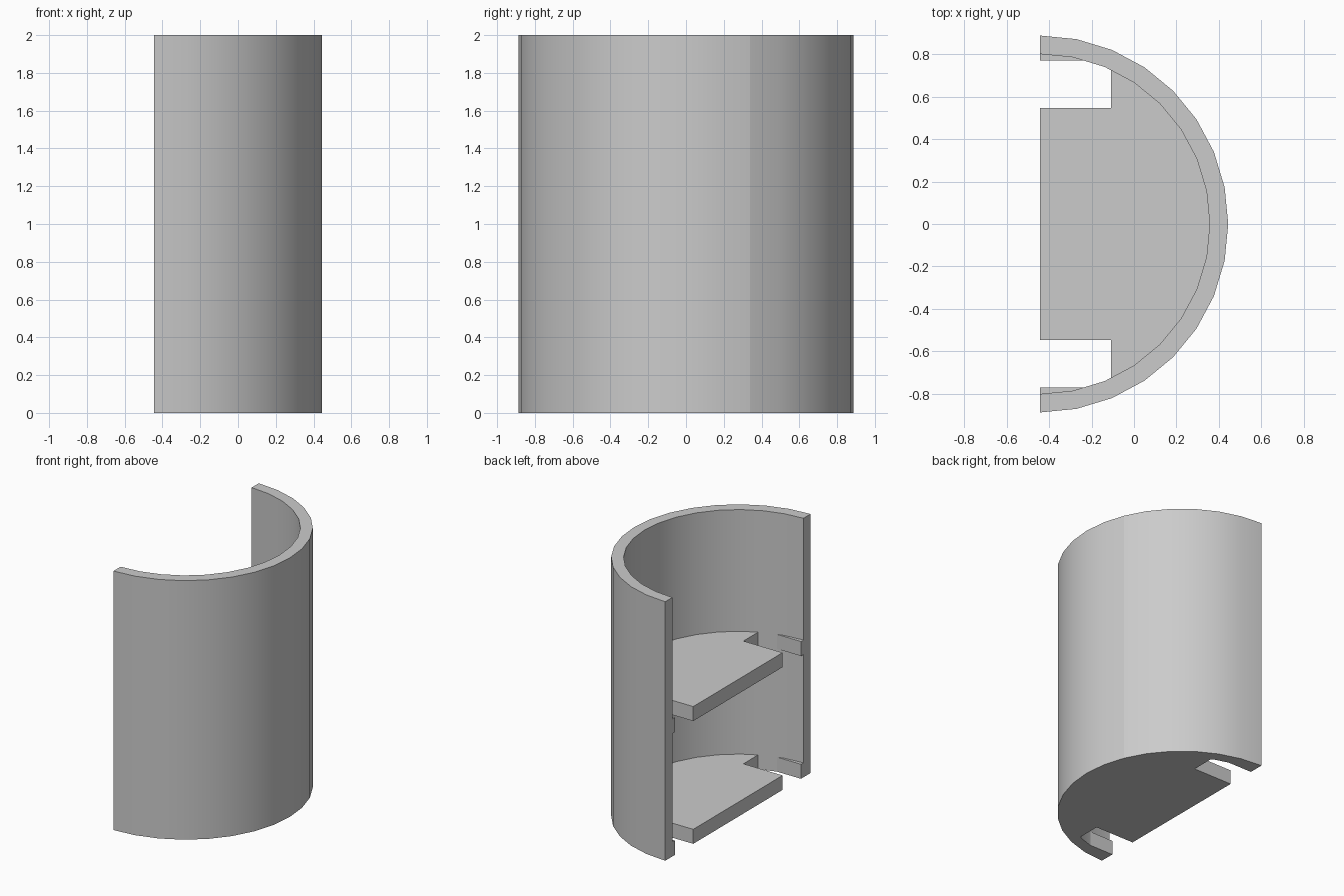
import bpy
import bmesh
from math import sin, cos, pi, radians

if "Cube" in bpy.data.objects:
    bpy.data.objects.remove(bpy.data.objects["Cube"], do_unlink=True)

CENTRE_X = -0.4435
OUTER, INNER, HEIGHT = 0.887, 0.8, 2.0
SEGMENTS = 16
SLAB = 0.112                     # shelf thickness
NOTCH_DEPTH, NOTCH_IN, NOTCH_OUT = 0.335, 0.545, 0.77

grey = bpy.data.materials.new("plain grey")
grey.use_nodes = True
grey.diffuse_color = (0.6, 0.6, 0.6, 1)
grey.node_tree.nodes["Principled BSDF"].inputs["Base Color"].default_value = (0.6, 0.6, 0.6, 1)


def arc(radius):
    """Half circle bulging towards +x, from -y to +y."""
    angles = [pi * i / SEGMENTS - pi / 2 for i in range(SEGMENTS + 1)]
    return [(radius * cos(a), radius * sin(a)) for a in angles]


def prism(name, outline, z0, z1, seam=None):
    """Extrude an outline; gentle bends stay smooth, except at the seam."""
    bm = bmesh.new()
    base = bm.faces.new([bm.verts.new((x + CENTRE_X, y, z0)) for x, y in outline])
    top = bmesh.ops.extrude_face_region(bm, geom=[base], use_keep_orig=True)["geom"]
    bmesh.ops.translate(bm, vec=(0, 0, z1 - z0),
                        verts=[g for g in top if isinstance(g, bmesh.types.BMVert)])
    bmesh.ops.recalc_face_normals(bm, faces=bm.faces)
    for face in bm.faces:
        face.smooth = True
    for edge in bm.edges:
        edge.smooth = edge.calc_face_angle(pi) < radians(30)
        if seam and all(abs(v.co.x - CENTRE_X - seam[0]) + abs(v.co.y - seam[1]) < 0.001
                        for v in edge.verts):
            edge.smooth = False
    mesh = bpy.data.meshes.new(name)
    bm.to_mesh(mesh)
    bm.free()
    mesh.materials.append(grey)
    obj = bpy.data.objects.new(name, mesh)
    bpy.context.collection.objects.link(obj)
    return obj


def cross_arc(value, axis):
    """Point where the upper inner arc meets x = value or y = value."""
    pts = arc(INNER)[SEGMENTS // 2:]
    for p, q in zip(pts, pts[1:]):
        if min(p[axis], q[axis]) <= value <= max(p[axis], q[axis]):
            t = (value - p[axis]) / (q[axis] - p[axis])
            return (p[0] + t * (q[0] - p[0]), p[1] + t * (q[1] - p[1]))


# Curved half-round wall
outer = arc(OUTER)
prism("curved_wall", outer + arc(INNER)[::-1], 0, HEIGHT, seam=outer[SEGMENTS // 2 + 2])

# Shelf outline with a notch at each front corner
corner = cross_arc(NOTCH_DEPTH, 0)
upper = [corner, (NOTCH_DEPTH, NOTCH_IN), (0, NOTCH_IN)]
lower = [(x, -y) for x, y in upper[::-1]]
shelf = lower + [p for p in arc(INNER) if p[0] > NOTCH_DEPTH] + upper

# Thin lip left against the wall beyond each notch
lip_tip = cross_arc(NOTCH_OUT, 1)
lip = [(0, NOTCH_OUT), lip_tip] + [p for p in arc(INNER) if p[1] > NOTCH_OUT]

for level, z in (("bottom", 0.0), ("middle", 0.948)):
    prism(level + "_shelf", shelf, z, z + SLAB)
    for side, s in (("back", 1), ("front", -1)):
        prism(f"{level}_{side}_lip", [(x, s * y) for x, y in lip], z, z + SLAB)
